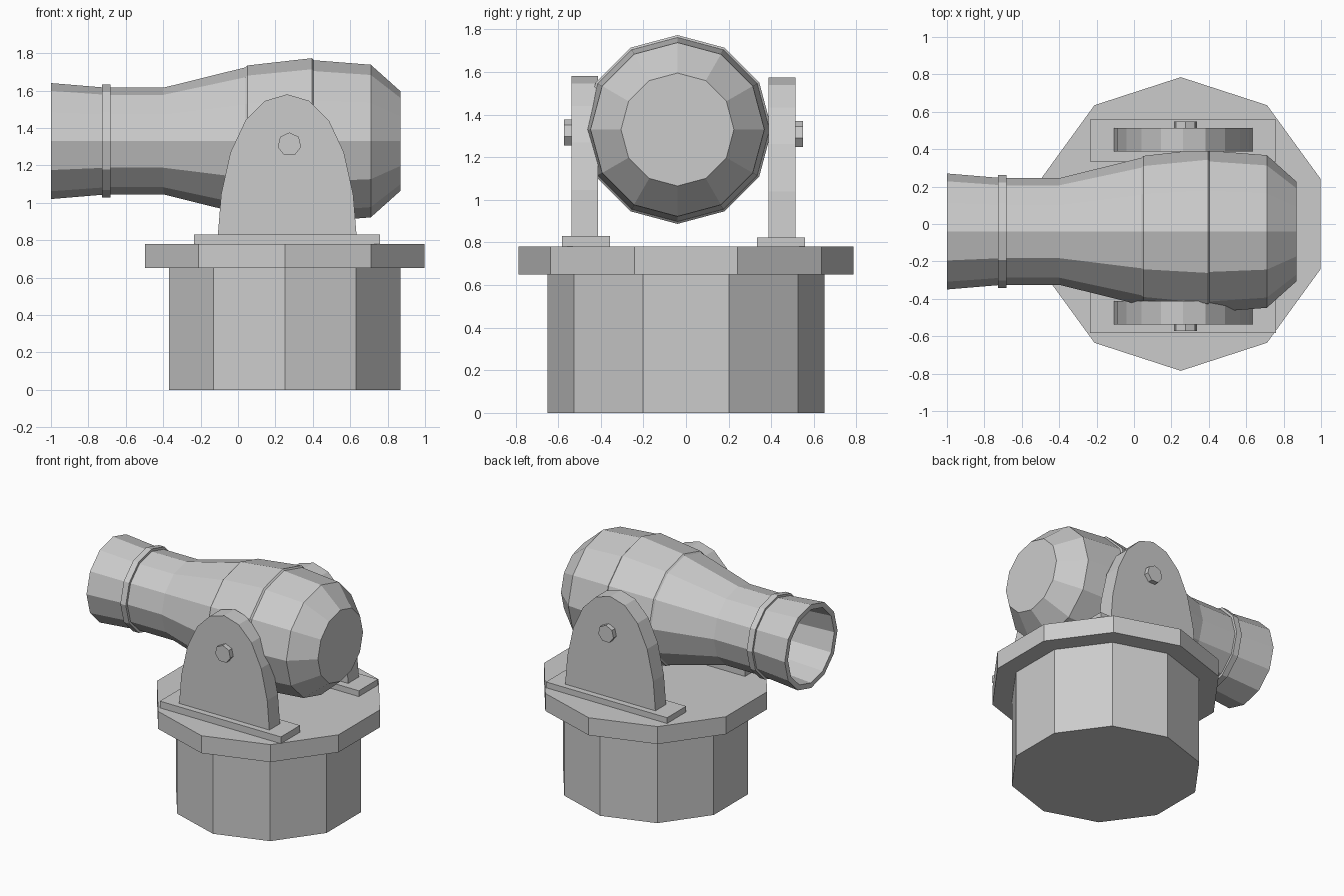
import bpy, bmesh
from math import cos, sin, tau, pi

if "Cube" in bpy.data.objects:
    bpy.data.objects.remove(bpy.data.objects["Cube"])


def make(name, verts, faces):
    me = bpy.data.meshes.new(name)
    bm = bmesh.new()
    vs = [bm.verts.new(v) for v in verts]
    for f in faces:
        bm.faces.new([vs[i] for i in f])
    bmesh.ops.recalc_face_normals(bm, faces=bm.faces)
    bm.to_mesh(me)
    bm.free()
    ob = bpy.data.objects.new(name, me)
    bpy.context.collection.objects.link(ob)
    return ob


def loft(name, rings, cap=True):
    """Skin equal-length rings; cap the two ends or join last to first."""
    n, m = len(rings[0]), len(rings)
    faces = [(i * n + j, i * n + (j + 1) % n,
              (i + 1) % m * n + (j + 1) % n, (i + 1) % m * n + j)
             for i in range(m - 1 if cap else m) for j in range(n)]
    if cap:
        faces += [tuple(range(n)), tuple(range((m - 1) * n, m * n))]
    return make(name, [p for r in rings for p in r], faces)


def ring_z(r, z):
    return [(0.25 + r * cos(pi / 2 + tau * k / 10), r * sin(pi / 2 + tau * k / 10), z) for k in range(10)]


def ring_x(x, r):
    return [(x, -0.04 + r * cos(tau * k / 12), 1.33 + r * sin(tau * k / 12)) for k in range(12)]


def slab_y(name, outline, y0, y1, dz):
    return loft(name, [[(x, y, z + dz) for x, z in outline] for y in (y0, y1)])


# Ten-sided pedestal and turntable
loft("pedestal", [ring_z(0.65, 0), ring_z(0.65, 0.65)])
loft("turntable", [ring_z(0.785, 0.65), ring_z(0.785, 0.78)])

# Arched side brackets with foot plates and pivot bolts
half = [(0.373, 0.80), (0.353, 1.045), (0.303, 1.27), (0.223, 1.44), (0.118, 1.545)]
arch = ([(0.263 - x, z) for x, z in half] + [(0.263, 1.58)]
        + [(0.263 + x, z) for x, z in reversed(half)])
foot = [(-0.235, 0.78), (0.76, 0.78), (0.76, 0.83), (-0.235, 0.83)]
bolt = [(0.275 + 0.064 * cos(pi / 2 + tau * k / 7), 1.312 + 0.064 * sin(pi / 2 + tau * k / 7)) for k in range(7)]
for side, s, dz in (("front", -1, 0), ("back", 1, -0.007)):
    for part, outline, a, b in (("bracket", arch, 0.40, 0.525),
                                ("foot_plate", foot, 0.345, 0.57),
                                ("pivot_bolt", bolt, 0.42, 0.56)):
        slab_y(f"{side}_{part}", outline, s * a - 0.012, s * b - 0.012, dz)

# Twelve-sided barrel: outer skin from breech to muzzle, then hollow bore
profile = [(0.87, 0.265), (0.71, 0.408), (0.405, 0.432), (0.395, 0.443),
           (0.05, 0.404), (0.04, 0.394), (-0.40, 0.285), (-0.70, 0.285), (-1.0, 0.31),
           (-1.0, 0.272), (-0.70, 0.25), (-0.30, 0.25)]
loft("barrel", [ring_x(x, r) for x, r in profile])

# Raised band behind the muzzle
loft("muzzle_band", [ring_x(-0.727, 0.27), ring_x(-0.727, 0.303),
                     ring_x(-0.682, 0.303), ring_x(-0.682, 0.27)], cap=False)
